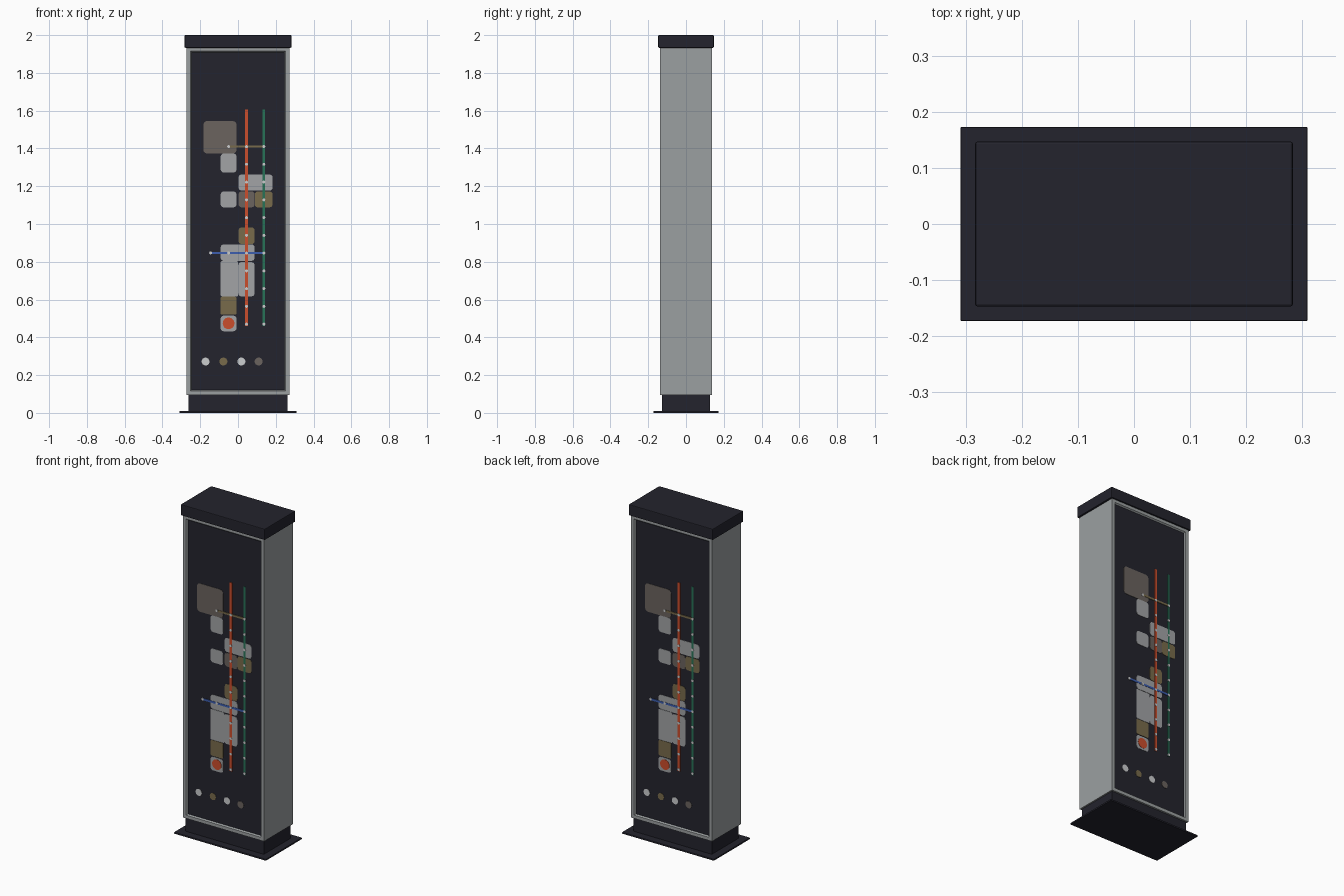
import bpy, bmesh, math
from mathutils import Vector

if "Cube" in bpy.data.objects:
    bpy.data.objects.remove(bpy.data.objects["Cube"])


def material(name, r, g, b):
    m = bpy.data.materials.new(name)
    m.diffuse_color = (r, g, b, 1)
    m.use_nodes = True
    m.node_tree.nodes["Principled BSDF"].inputs["Base Color"].default_value = m.diffuse_color
    return m


SILVER = material("silver casing", 0.33, 0.35, 0.355)
DARK = material("dark slate", 0.017, 0.017, 0.026)
GREY = material("light grey block", 0.36, 0.37, 0.38)
TAUPE = material("taupe block", 0.145, 0.125, 0.112)
OLIVE = material("olive block", 0.19, 0.148, 0.07)
ORANGE = material("orange line", 0.60, 0.075, 0.025)
GREEN = material("green line", 0.02, 0.17, 0.095)
BLUE = material("blue line", 0.045, 0.11, 0.43)
WHITE = material("white station", 0.60, 0.61, 0.62)


def finish(name, bm, *mats):
    bmesh.ops.recalc_face_normals(bm, faces=bm.faces)
    me = bpy.data.meshes.new(name)
    bm.to_mesh(me)
    bm.free()
    for m in mats:
        me.materials.append(m)
    ob = bpy.data.objects.new(name, me)
    bpy.context.collection.objects.link(ob)
    return ob


def box_mesh(hx, hy, z0, z1):
    bm = bmesh.new()
    bmesh.ops.create_cube(bm, size=1)
    for v in bm.verts:
        v.co = Vector((v.co.x * 2 * hx, v.co.y * 2 * hy, (z0 + z1) / 2 + v.co.z * (z1 - z0)))
    return bm


def box(name, hx, hy, z0, z1, mat, bevel=0.0):
    ob = finish(name, box_mesh(hx, hy, z0, z1), mat)
    if bevel:
        mod = ob.modifiers.new("Bevel", "BEVEL")
        mod.width, mod.segments = bevel, 2
    return ob


# Base, plinth and cap
box("base_plate", 0.309, 0.173, 0.0, 0.01, DARK, 0.002)
box("plinth", 0.263, 0.127, 0.01, 0.097, DARK)
box("cap", 0.283, 0.147, 1.933, 2.0, DARK, 0.004)

# Casing with a recessed dark panel on the front and back
HY, RECESS = 0.138, 0.008
bm = box_mesh(0.272, HY, 0.095, 1.935)
for side in (-1, 1):
    bm.normal_update()
    face = max(bm.faces, key=lambda f: f.normal.y * side * f.calc_area())
    bmesh.ops.inset_region(bm, faces=[face], thickness=0.028)
    bmesh.ops.inset_region(bm, faces=[face], thickness=0.009)
    for v in face.verts:
        v.co.y = side * (HY - RECESS)
    face.material_index = 1
finish("casing", bm, SILVER, DARK)


# Outlines on the panel, in x and z
def rounded(x0, x1, z0, z1, r=0.016):
    pts = []
    for k, (cx, cz) in enumerate(((x1 - r, z1 - r), (x0 + r, z1 - r),
                                  (x0 + r, z0 + r), (x1 - r, z0 + r))):
        for i in range(5):
            a = math.pi / 2 * (k + i / 4)
            pts.append((cx + r * math.cos(a), cz + r * math.sin(a)))
    return pts


def rect(x0, x1, z0, z1):
    return [(x0, z0), (x1, z0), (x1, z1), (x0, z1)]


def disc(x, z, r, n=24):
    return [(x + r * math.cos(math.tau * i / n), z + r * math.sin(math.tau * i / n))
            for i in range(n)]


# Thin plates on both panels; the back is the front turned half round
def plates(name, outlines, height, mat):
    for label, s in (("front", 1), ("back", -1)):
        bm = bmesh.new()
        y0 = -(HY - RECESS)
        for pts in outlines:
            rings = [[bm.verts.new((s * x, s * y, z)) for x, z in pts]
                     for y in (y0 + 0.0005, y0 - height)]
            bm.faces.new(rings[0])
            bm.faces.new(rings[1])
            n = len(pts)
            for i in range(n):
                j = (i + 1) % n
                bm.faces.new((rings[0][i], rings[0][j], rings[1][j], rings[1][i]))
        finish(f"{name}_{label}", bm, mat)


# Map blocks
L0, L1, R0, R1 = -0.092, -0.008, 0.003, 0.088
plates("grey_blocks", [
    rounded(L0, L1, 1.273, 1.373), rounded(R0, 0.183, 1.177, 1.262),
    rounded(L0, L1, 1.088, 1.172), rounded(L0, R1, 0.805, 0.892),
    rounded(L0, 0.0, 0.617, 0.803, 0.006), rounded(0.001, R1, 0.617, 0.798),
    rounded(L0, L1, 0.432, 0.515)], 0.002, GREY)
plates("taupe_blocks", [
    rounded(-0.183, L1, 1.373, 1.545, 0.02), rounded(R0, R1, 1.088, 1.172)], 0.002, TAUPE)
plates("olive_blocks", [
    rounded(0.089, 0.183, 1.088, 1.172), rounded(R0, R1, 0.894, 0.982),
    rounded(L0, L1, 0.52, 0.615, 0.008)], 0.002, OLIVE)

# Route lines
OX, GX, GOLD_Z, BLUE_Z = 0.045, 0.137, 1.41, 0.847
plates("orange_route", [rect(OX - 0.008, OX + 0.008, 0.46, 1.606)], 0.003, ORANGE)
plates("green_route", [rect(GX - 0.006, GX + 0.006, 0.46, 1.606)], 0.003, GREEN)
plates("olive_route", [rect(-0.05, GX + 0.006, GOLD_Z - 0.006, GOLD_Z + 0.006)], 0.0035, OLIVE)
plates("blue_route", [rect(-0.147, GX + 0.006, BLUE_Z - 0.006, BLUE_Z + 0.006)], 0.0035, BLUE)
plates("orange_marker", [disc(-0.05, 0.474, 0.031)], 0.003, ORANGE)

# Station dots at even spacing along the routes
stops = [(x, 0.47 + 0.094 * i) for x in (OX, GX) for i in range(11)]
stops += [(-0.145, BLUE_Z), (-0.05, BLUE_Z), (-0.05, GOLD_Z)]
plates("station_dots", [disc(x, z, 0.008, 10) for x, z in stops], 0.0045, WHITE)

# Row of key dots near the bottom
plates("key_dots_white", [disc(-0.172, 0.272, 0.021), disc(0.018, 0.272, 0.021)], 0.002, WHITE)
plates("key_dot_olive", [disc(-0.077, 0.272, 0.021)], 0.002, OLIVE)
plates("key_dot_taupe", [disc(0.109, 0.272, 0.021)], 0.002, TAUPE)
